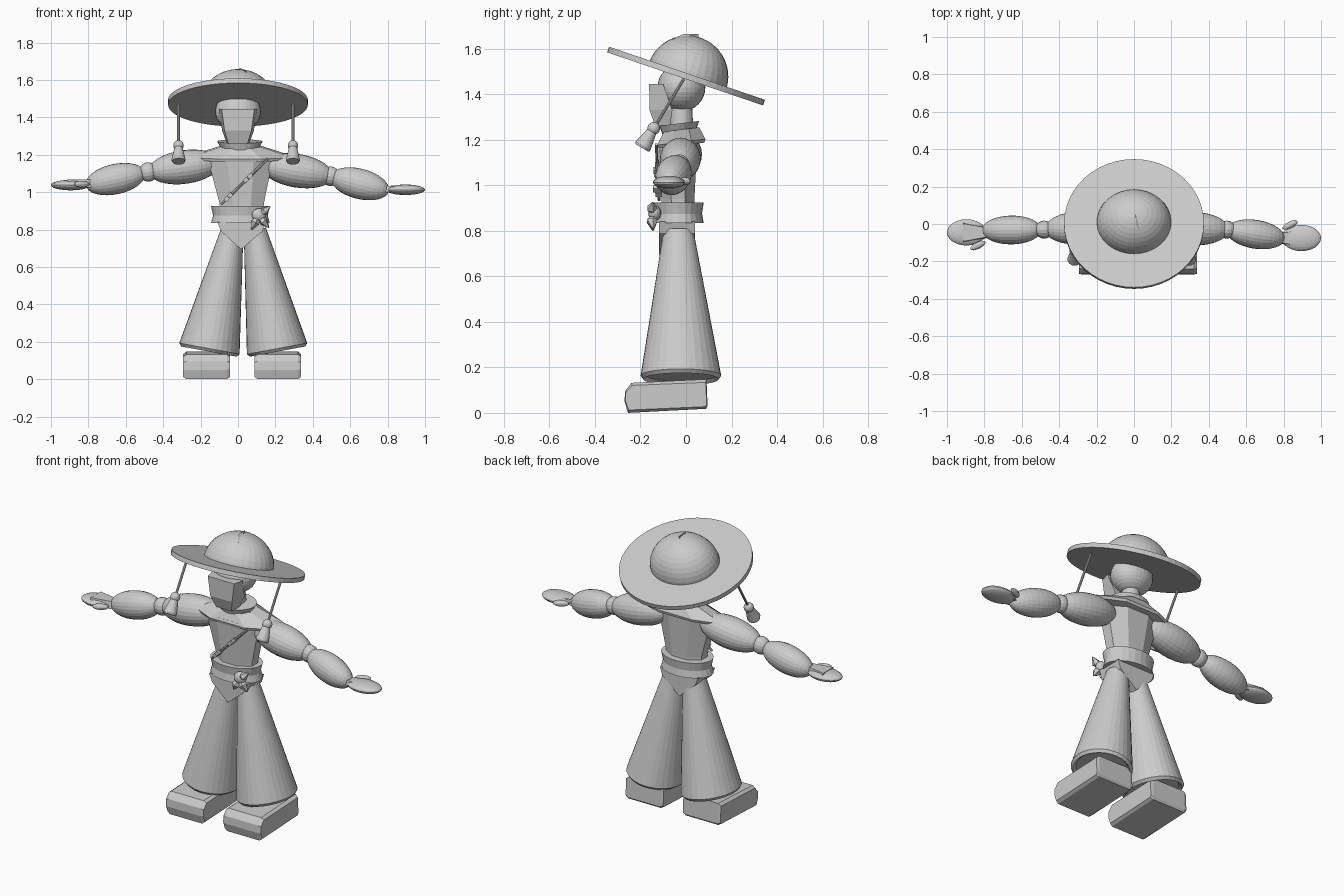
import bpy, bmesh, math
from mathutils import Vector, Matrix

if "Cube" in bpy.data.objects:
    bpy.data.objects.remove(bpy.data.objects["Cube"])

grey = bpy.data.materials.new("light_grey")
grey.diffuse_color = (0.6, 0.6, 0.6, 1)
grey.use_nodes = True
grey.node_tree.nodes["Principled BSDF"].inputs["Base Color"].default_value = grey.diffuse_color


def finish(bm, name):
    bmesh.ops.recalc_face_normals(bm, faces=bm.faces)
    me = bpy.data.meshes.new(name)
    bm.to_mesh(me)
    bm.free()
    me.materials.append(grey)
    ob = bpy.data.objects.new(name, me)
    bpy.context.collection.objects.link(ob)
    return ob


def loft(name, rings):
    """Skin a list of equal-length point rings and cap both ends."""
    bm = bmesh.new()
    vs = [[bm.verts.new(p) for p in r] for r in rings]
    n = len(vs[0])
    for a, b in zip(vs, vs[1:]):
        for i in range(n):
            j = (i + 1) % n
            bm.faces.new((a[i], a[j], b[j], b[i]))
    bm.faces.new(vs[0])
    bm.faces.new(vs[-1])
    return finish(bm, name)


def oval(c, rx, ry, n=32, rot=None, phase=0.0):
    rot = rot or Matrix.Identity(3)
    return [Vector(c) + rot @ Vector((rx * math.cos(t), ry * math.sin(t), 0))
            for t in (2 * math.pi * (i + phase) / n for i in range(n))]


def tube(name, stations, n=24):
    """Round tube through (point, radius) stations along a straight line."""
    d = Vector(stations[-1][0]) - Vector(stations[0][0])
    rot = d.to_track_quat('Z', 'Y').to_matrix()
    return loft(name, [oval(p, r, r, n, rot) for p, r in stations])


def ball(name, c, r, axis=(0, 0, 1), u=24, v=16):
    """Ellipsoid with its local z turned to the axis."""
    bm = bmesh.new()
    bmesh.ops.create_uvsphere(bm, u_segments=u, v_segments=v, radius=1)
    rot = Vector(axis).to_track_quat('Z', 'Y').to_matrix().to_4x4()
    bm.transform(Matrix.Translation(c) @ rot @ Matrix.Diagonal((*r, 1)))
    return finish(bm, name)


def box(name, c, size, rot=None):
    bm = bmesh.new()
    bmesh.ops.create_cube(bm, size=1)
    rot = rot.to_4x4() if rot else Matrix.Identity(4)
    bm.transform(Matrix.Translation(c) @ rot @ Matrix.Diagonal((*size, 1)))
    return finish(bm, name)


# Hat: tilted brim, dome and a small crest
tilt = Matrix.Rotation(math.radians(-18.8), 3, 'X')
up = tilt @ Vector((0, 0, 1))
mid = Vector((0, 0, 1.48))
loft("hat_brim", [oval(mid + up * h, 0.374, 0.362, 48, tilt) for h in (-0.013, 0.013)])
dome = [(0.2 * math.cos(a), 0.18 * math.cos(a), 0.18 * math.sin(a))
        for a in (math.radians(8.8 * i) for i in range(11))]
loft("hat_dome", [oval(Vector((0, 0.006, 1.478)) + up * h, a, b, 32, tilt) for a, b, h in dome])
loft("hat_crest", [[Vector((0.008, 0.055, z)), Vector((0.045, -0.06, z - 0.02)),
                    Vector((0.012, -0.01, z))] for z in (1.63, 1.664)])

# Head, neck and face mask
ball("head", (0.0, -0.02, 1.43), (0.122, 0.105, 0.105), u=32)
tube("neck", [((0.01, -0.02, 1.2), 0.055), ((0.005, -0.02, 1.38), 0.045)])


def mask_ring(z, w, front, back):
    return [Vector((x, y, z)) for x, y in
            ((-w, back), (-w * 0.85, front), (w * 0.85, front), (w, back))]


loft("face_mask", [mask_ring(1.26, 0.06, -0.135, -0.07), mask_ring(1.33, 0.085, -0.16, -0.06),
                   mask_ring(1.445, 0.103, -0.162, -0.10)])

# Hanging cords with knots and tassels
for x in (-0.318, 0.294):
    top, knot = Vector((x, -0.01, 1.467)), Vector((x, -0.142, 1.25))
    d = (knot - top).normalized()
    tube("hat_cord", [(top, 0.007), (knot, 0.007)], 10)
    ball("cord_knot", knot, (0.028, 0.028, 0.028), d, 16, 10)
    tube("tassel", [(knot + d * 0.015, 0.022), (knot + d * 0.09, 0.038), (knot + d * 0.1, 0.034)], 20)

# Collar and shoulder cape
lean = Matrix.Rotation(math.radians(7), 3, 'X')
loft("collar", [oval((0.01, -0.03, z), rx, ry, 24, lean)
                for z, rx, ry in ((1.235, 0.1, 0.075), (1.272, 0.122, 0.088), (1.272, 0.09, 0.065))])
loft("shoulder_cape", [oval((0.015, -0.02, z), rx, ry, 8, lean, 0.5)
                       for z, rx, ry in ((1.175, 0.285, 0.11), (1.19, 0.295, 0.115), (1.245, 0.115, 0.085))])

# Torso, eight sided and narrowing to the waist
loft("torso", [oval((cx, -0.035, z), rx, ry, 8, None, 0.5)
               for cx, z, rx, ry in ((0.02, 0.84, 0.122, 0.075), (0.02, 0.94, 0.128, 0.078),
                                     (0.012, 1.19, 0.192, 0.092))])

# Belt with a pinched middle, and the wedge-shaped hips
loft("belt", [oval((0.013, -0.032, z), 0.157 * k, 0.11 * k, 24)
              for z, k in ((0.835, 1), (0.875, 0.93), (0.925, 1), (0.925, 0.85))])
loft("hips", [[Vector((-0.11, y, 0.84)), Vector((-0.09, y, 0.79)), Vector((0.016, y, 0.695)),
               Vector((0.13, y, 0.79)), Vector((0.145, y, 0.84))] for y in (-0.118, 0.04)])

# Belt knot with tails
ball("belt_knot", (0.112, -0.138, 0.878), (0.038, 0.028, 0.035), u=16, v=10)
for x, z in ((0.072, 0.8), (0.165, 0.81), (0.172, 0.925)):
    tube("knot_tail", [((0.112, -0.14, 0.875), 0.008), (((0.112 + x) / 2, -0.15, (0.875 + z) / 2), 0.024),
                       ((x, -0.145, z), 0.003)], 5)

# Diagonal chest strap with buckles
a, b = Vector((-0.09, -0.118, 0.935)), Vector((0.16, -0.13, 1.18))
strap = (b - a).to_track_quat('Z', 'Y').to_matrix()
tube("chest_strap", [(a, 0.007), (b, 0.007)], 8)
for t, s in ((0.12, 0.03), (0.2, 0.05), (0.53, 0.035), (0.62, 0.022)):
    box("strap_buckle", a.lerp(b, t), (s, 0.02, 0.025), strap)

# Wide trouser legs, leaning outwards
for s in (-1, 1):
    low, high = Vector((0.028 + s * 0.183, -0.022, 0.152)), Vector((0.03 + s * 0.06, -0.033, 0.80))
    rot = Matrix.Rotation(s * math.radians(-10.5), 3, 'Y')
    d = (high - low).normalized()
    loft("trouser_leg", [oval(low + d * 0.012, 0.135, 0.15, 32, rot), oval(low - d * 0.004, 0.15, 0.165, 32, rot),
                         oval(low + d * 0.012, 0.164, 0.177, 32, rot), oval(high, 0.06, 0.066, 32, rot)])

# Chunky shoes: side profile extruded across, slightly raised heel
profile = [(-0.255, 0.0), (-0.27, 0.05), (-0.268, 0.095), (-0.24, 0.132), (0.09, 0.148), (0.095, 0.03), (0.088, 0.018)]
for cx in (-0.168, 0.213):
    loft("shoe", [[Vector((cx + dx, -0.09 + (y + 0.09) * k, 0.07 + (z - 0.07) * m)) for y, z in profile]
                  for dx, k, m in ((-0.125, 0.98, 0.82), (-0.108, 1, 1), (0.108, 1, 1), (0.125, 0.98, 0.82))])

# Arms: upper arm, elbow, forearm and hand for each side
arms = ((-1, (0.285, -0.02, 1.135), (0.48, -0.03, 1.108), (0.655, -0.032, 1.07), (0.895, -0.045, 1.038), 0.03),
        (1, (0.315, -0.025, 1.115), (0.495, -0.03, 1.085), (0.65, -0.055, 1.045), (0.895, -0.075, 1.013), 0.02))
for s, up_c, el, fo, ha, rise in arms:
    U, E, F, H = (Vector((s * p[0], p[1], p[2])) for p in (up_c, el, fo, ha))
    ball("upper_arm", U, (0.09, 0.09, 0.195), E - U)
    ball("elbow", E, (0.048, 0.052, 0.05), E - U, 16, 10)
    ball("forearm", F, (0.077, 0.081, 0.163), F - E)
    # flat palm, squared back of the hand, and thumb
    ball("palm", H, (0.105, 0.07, 0.028), (0, 0, 1), 24, 12)
    loft("hand_plate", [[Vector((H.x + s * x, H.y + w, H.z + z)) for w, z in
                         ((-h, -0.012), (h, -0.012), (h * 0.8, rise), (-h * 0.8, rise))]
                        for x, h in ((-0.11, 0.03), (0.02, 0.06))])
    ball("thumb", H + Vector((-s * 0.06, s * 0.07, 0.005)), (0.018, 0.018, 0.045), (s * 1, s * 0.5, 0), 12, 8)
